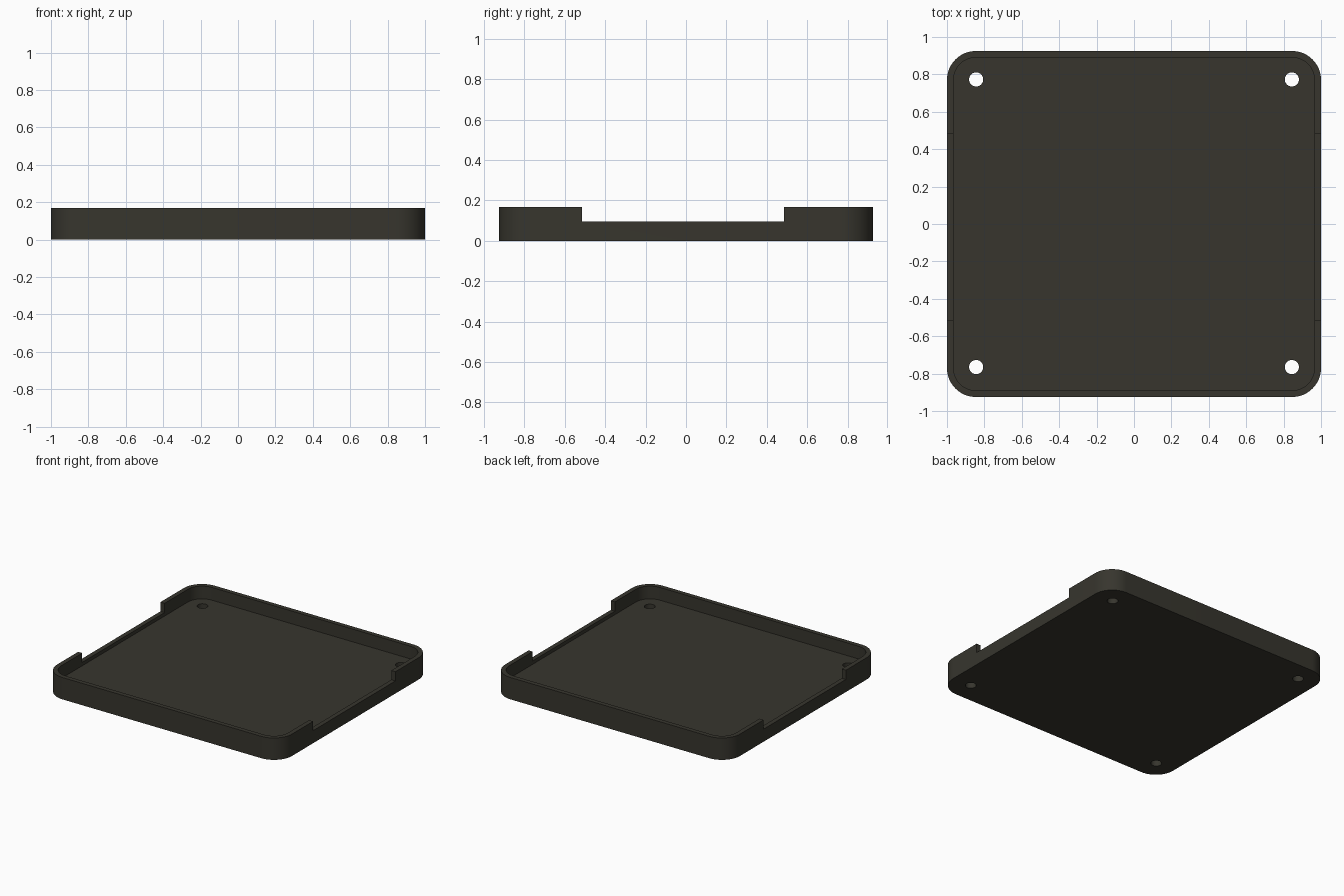
import bpy, bmesh, math

if "Cube" in bpy.data.objects:
    bpy.data.objects.remove(bpy.data.objects["Cube"])

HX, HY, HEIGHT = 1.0, 0.925, 0.168     # outer half sizes and rim height
WALL, FLOOR, RADIUS = 0.035, 0.07, 0.155
NOTCH_Z, NOTCH_Y0, NOTCH_Y1 = 0.097, -0.515, 0.485

mat = bpy.data.materials.new("dark olive grey")
mat.diffuse_color = (0.038, 0.036, 0.027, 1)
mat.use_nodes = True
mat.node_tree.nodes["Principled BSDF"].inputs["Base Color"].default_value = mat.diffuse_color


def rounded_rect(hx, hy, r, steps=16):
    pts = []
    for i, (sx, sy) in enumerate(((1, 1), (-1, 1), (-1, -1), (1, -1))):
        for k in range(steps + 1):
            a = math.pi / 2 * (i + k / steps)
            pts.append((sx * (hx - r) + r * math.cos(a),
                        sy * (hy - r) + r * math.sin(a)))
    return pts


def circle(cx, cy, r, n=32):
    return [(cx + r * math.cos(2 * math.pi * k / n),
             cy + r * math.sin(2 * math.pi * k / n)) for k in range(n)]


def box(x0, x1, y0, y1):
    return [(x0, y0), (x1, y0), (x1, y1), (x0, y1)]


def prism(name, pts, z0, z1):
    """Extrude a closed outline between two heights."""
    bm = bmesh.new()
    face = bm.faces.new([bm.verts.new((x, y, z0)) for x, y in pts])
    ext = bmesh.ops.extrude_face_region(bm, geom=[face])
    verts = [g for g in ext["geom"] if isinstance(g, bmesh.types.BMVert)]
    bmesh.ops.translate(bm, verts=verts, vec=(0, 0, z1 - z0))
    bmesh.ops.recalc_face_normals(bm, faces=bm.faces)
    me = bpy.data.meshes.new(name)
    bm.to_mesh(me)
    bm.free()
    me.materials.append(mat)
    ob = bpy.data.objects.new(name, me)
    bpy.context.collection.objects.link(ob)
    return ob


# Outer body of the tray
tray = prism("tray", rounded_rect(HX, HY, RADIUS), 0, HEIGHT)

# Hollow interior
cutters = [prism("interior_cutter",
                 rounded_rect(HX - WALL, HY - WALL, RADIUS - WALL), FLOOR, 0.4)]

# Lowered sections of the two side walls, and the four screw holes
for s in (-1, 1):
    x0, x1 = sorted((s * 0.9, s * 1.1))
    cutters.append(prism("notch_cutter", box(x0, x1, NOTCH_Y0, NOTCH_Y1), NOTCH_Z, 0.4))
    for y in (-0.765, 0.773):
        cutters.append(prism("hole_cutter", circle(s * 0.844, y, 0.038), -0.1, 0.3))

bpy.context.view_layer.objects.active = tray
for c in cutters:
    mod = tray.modifiers.new(c.name, "BOOLEAN")
    mod.operation = "DIFFERENCE"
    mod.solver = "EXACT"
    mod.object = c
    bpy.ops.object.modifier_apply(modifier=mod.name)
for c in cutters:
    bpy.data.objects.remove(c, do_unlink=True)

# Smooth rounded corners, sharp rims
bpy.ops.object.select_all(action="DESELECT")
tray.select_set(True)
bpy.ops.object.shade_smooth_by_angle(angle=math.radians(30))
